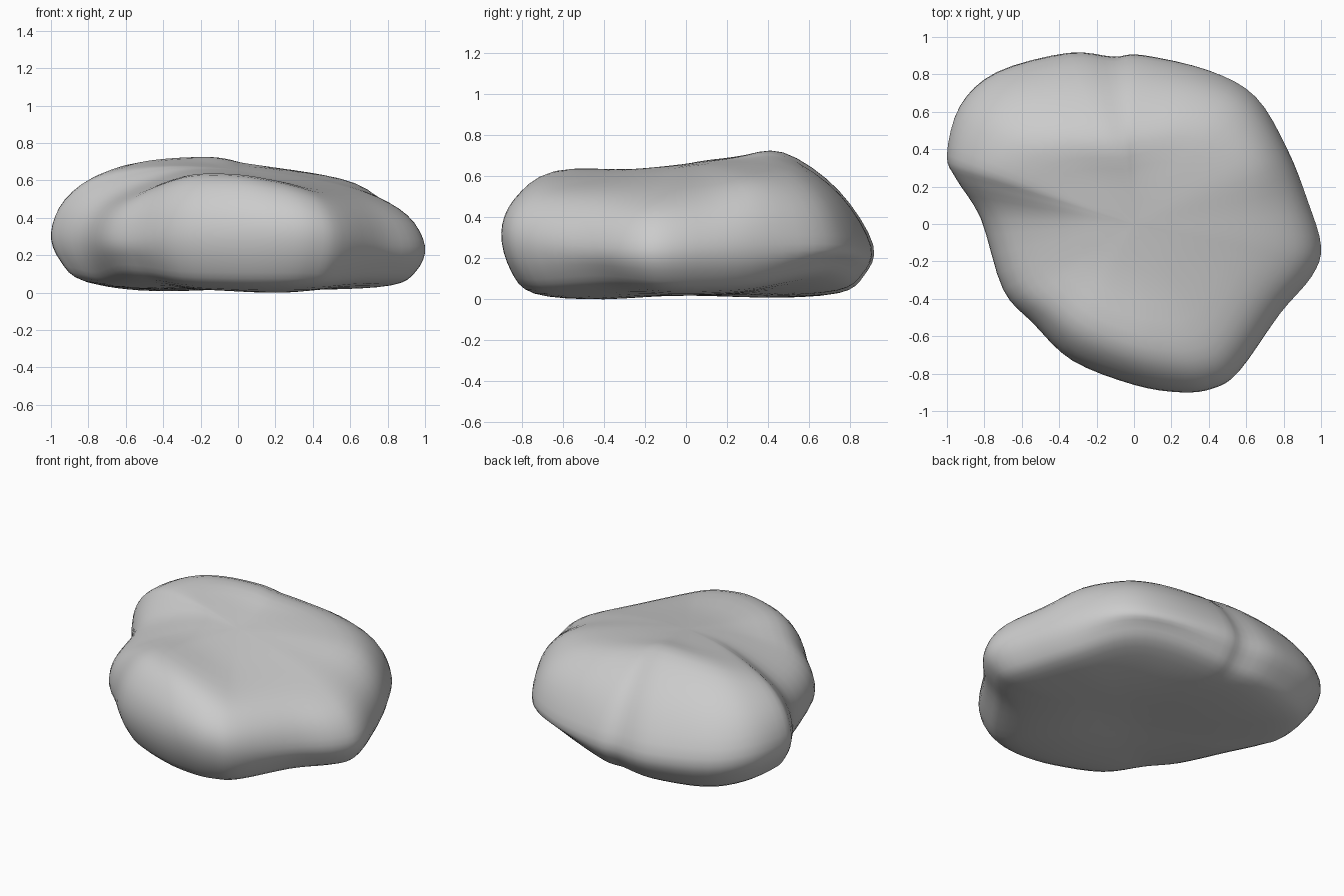
import bpy
import bmesh
from math import exp
from mathutils import Vector

cube = bpy.data.objects.get("Cube")
if cube:
    bpy.data.objects.remove(cube, do_unlink=True)

STEPS = 4
TOP_CENTRE = Vector((0, 0, 0.67))
BASE_CENTRE = Vector((0, 0, 0.04))

# Outline point x, y, its height, shoulder position along the spoke, shoulder height
SPOKES = [
    (1, -.12, .26, .68, .55), (.93, .12, .27, .7, .57), (.82, .4, .28, .76, .6),
    (.65, .68, .28, .7, .63), (.4, .82, .27, .64, .66), (.04, .9, .27, .55, .7),
    (-.11, .89, .27, .53, .72), (-.35, .91, .28, .52, .735), (-.73, .81, .3, .57, .725),
    (-.93, .63, .32, .64, .7), (-1, .37, .33, .72, .65), (-.95, .24, .33, .75, .6),
    (-.82, .03, .3, .75, .55), (-.7, -.35, .3, .77, .54), (-.54, -.53, .3, .77, .59),
    (-.33, -.73, .33, .75, .64), (0, -.86, .34, .75, .64), (.25, -.9, .34, .75, .61),
    (.42, -.88, .33, .76, .58), (.56, -.79, .3, .77, .55), (.78, -.48, .27, .75, .54),
    (.95, -.28, .26, .7, .54),
]

# Hollows and swells of the underside: x, y, spread, lift
UNDERSIDE = [(.5, .75, .35, .08), (-.65, -.45, .25, .06), (.83, -.42, .18, .04),
             (-.9, .35, .3, .03), (.2, -.5, .3, -.02), (-.5, .55, .3, -.02)]


def spline(a, b, c, d, t):
    """Catmull-Rom point between b and c."""
    return b + 0.5 * t * (c - a + t * (2 * a - 5 * b + 4 * c - d + t * (3 * (b - c) + d - a)))


def smooth_closed(points):
    n = len(points)
    return [spline(points[i - 1], points[i], points[(i + 1) % n], points[(i + 2) % n], s / STEPS)
            for i in range(n) for s in range(STEPS)]


def smooth_open(points):
    """Spline through all but the two guide points at the ends."""
    result = [spline(*points[i:i + 4], s / STEPS)
              for i in range(len(points) - 3) for s in range(STEPS)]
    return result + [points[-2]]


def lifted(x, y, z):
    return Vector((x, y, z + sum(lift * exp(-((x - u) ** 2 + (y - v) ** 2) / spread ** 2)
                                 for u, v, spread, lift in UNDERSIDE)))


def spoke_profile(x, y, rim, shoulder, height):
    """Points from the top, over the shoulder and rim, to the underside."""
    bulge = 0.58 + 0.5 * (shoulder - 0.43)
    # The crown is a gently tilted plane that blends into the shoulder
    inner = shoulder * 0.5
    crown = TOP_CENTRE.z + inner * (0.13 * y - 0.06 * x)
    blend = TOP_CENTRE.z + (height - TOP_CENTRE.z) * 0.45
    upper = [
        (inner, crown * 0.65 + blend * 0.35),
        (shoulder, height),
        (shoulder + (1 - shoulder) * bulge, height + (rim - height) * 0.42),
        (1, rim),
    ]
    lower = [(0.95, rim * 0.47), (0.82, 0.05), (0.45, 0.03)]
    return ([Vector((x * f, y * f, z)) for f, z in upper]
            + [lifted(x * f, y * f, z) for f, z in lower])


# Smooth each ring around the stone, then each spoke from top to bottom
rings = [smooth_closed(list(ring)) for ring in zip(*(spoke_profile(*s) for s in SPOKES))]
raw = list(zip(*rings))
columns = []
for i, column in enumerate(raw):
    opposite = raw[i - len(raw) // 2]
    columns.append(smooth_open([opposite[0], TOP_CENTRE, *column, BASE_CENTRE, opposite[-1]]))

# Skin the columns
bm = bmesh.new()
top = bm.verts.new(TOP_CENTRE)
base = bm.verts.new(BASE_CENTRE)
grid = [[bm.verts.new(p) for p in column[1:-1]] for column in columns]
for i, right in enumerate(grid):
    left = grid[i - 1]
    bm.faces.new((top, left[0], right[0]))
    bm.faces.new((base, right[-1], left[-1]))
    for j in range(len(left) - 1):
        bm.faces.new((left[j], left[j + 1], right[j + 1], right[j]))

# Soften the crown and rest the stone on the ground
for _ in range(3):
    bmesh.ops.smooth_vert(bm, verts=bm.verts, factor=0.3,
                          use_axis_x=False, use_axis_y=False, use_axis_z=True)
lowest = min(v.co.z for v in bm.verts)
bmesh.ops.translate(bm, verts=bm.verts, vec=(0, 0, -lowest))
bmesh.ops.recalc_face_normals(bm, faces=bm.faces)
for face in bm.faces:
    face.smooth = True

mesh = bpy.data.meshes.new("boulder")
bm.to_mesh(mesh)
bm.free()
boulder = bpy.data.objects.new("boulder", mesh)
bpy.context.collection.objects.link(boulder)

# Plain stone colour
stone = bpy.data.materials.new("stone_grey")
stone.use_nodes = True
colour = (0.6, 0.6, 0.6, 1)
stone.diffuse_color = colour
stone.node_tree.nodes["Principled BSDF"].inputs["Base Color"].default_value = colour
mesh.materials.append(stone)
